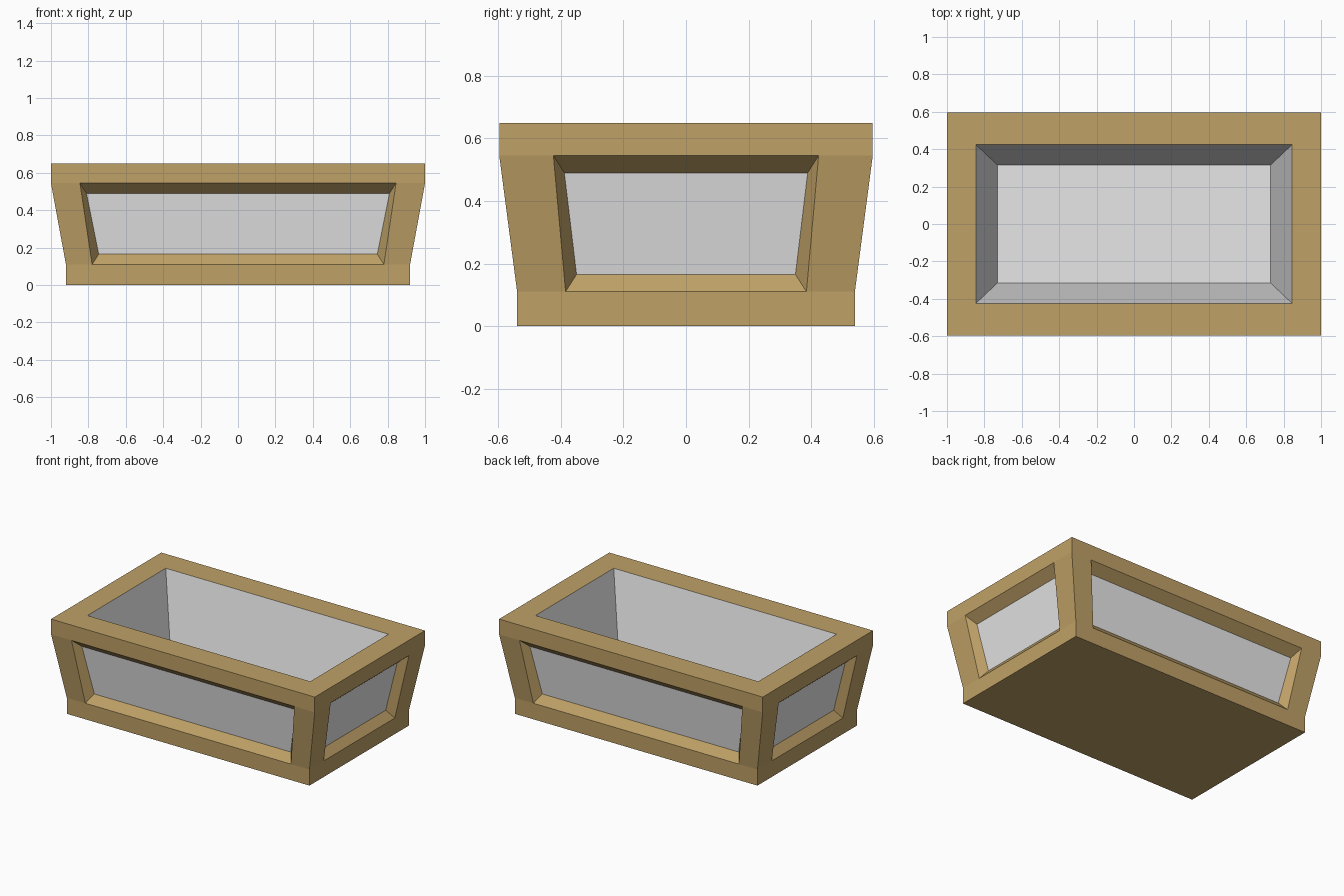
import bpy
import bmesh
from mathutils import Vector

cube = bpy.data.objects.get("Cube")
if cube:
    bpy.data.objects.remove(cube, do_unlink=True)


def material(name, color):
    m = bpy.data.materials.new(name)
    m.use_nodes = True
    m.diffuse_color = color
    m.node_tree.nodes["Principled BSDF"].inputs["Base Color"].default_value = color
    return m


wood = material("tan wood", (0.52, 0.355, 0.135, 1))
grey = material("light grey", (0.8, 0.8, 0.8, 1))

# Heights and half sizes of the tapered box
Z_LOW, Z_HIGH, Z_TOP = 0.11, 0.545, 0.65
BASE, RIM = (0.92, 0.54), (1.0, 0.597)
OPENING, FLOOR = (0.845, 0.424), (0.73, 0.315)
BEVEL = 0.055


def ring(half, z):
    x, y = half
    return [Vector(p) for p in ((-x, -y, z), (x, -y, z), (x, y, z), (-x, y, z))]


def bridge(a, b):
    """Quads joining two four-point rings."""
    return [[a[i], a[(i + 1) % 4], b[(i + 1) % 4], b[i]] for i in range(4)]


def build(name, quads, mat):
    bm = bmesh.new()
    for quad in quads:
        bm.faces.new([bm.verts.new(p) for p in quad])
    bmesh.ops.remove_doubles(bm, verts=bm.verts, dist=0.0005)
    mesh = bpy.data.meshes.new(name)
    bm.to_mesh(mesh)
    bm.free()
    mesh.materials.append(mat)
    obj = bpy.data.objects.new(name, mesh)
    bpy.context.collection.objects.link(obj)


# Base band, underside, top band and flat rim
foot, low = ring(BASE, 0), ring(BASE, Z_LOW)
high, top = ring(RIM, Z_HIGH), ring(RIM, Z_TOP)
opening, floor = ring(OPENING, Z_TOP), ring(FLOOR, Z_LOW)
build("base_band", bridge(foot, low) + [foot[::-1]], wood)
build("top_rim", bridge(high, top) + bridge(top, opening), wood)

# Inner lining of the box, facing inwards
build("inner_lining", bridge(opening, floor) + [floor], grey)

# Sloping sides: outer posts, bevelled recess and sunken panel
windows = [("front", 0, 0.78, 0.845), ("left", 1, 0.385, 0.424),
           ("back", 2, 0.78, 0.845), ("right", 3, 0.385, 0.424)]
for name, i, w_low, w_high in windows:
    j = (i + 1) % 4
    mid_low, mid_high = (low[i] + low[j]) / 2, (high[i] + high[j]) / 2
    along = (low[j] - low[i]).normalized()
    inward = Vector((0, 0, 1)).cross(along)
    outer = [mid_low - along * w_low, mid_low + along * w_low,
             mid_high + along * w_high, mid_high - along * w_high]
    slope = (mid_high - mid_low) / (Z_HIGH - Z_LOW) * BEVEL
    sink = inward * BEVEL
    narrow = along * (BEVEL - 0.02)
    inner = [outer[0] + slope + sink + narrow, outer[1] + slope + sink - narrow,
             outer[2] - slope + sink - narrow, outer[3] - slope + sink + narrow]
    posts = [[low[i], outer[0], outer[3], high[i]],
             [outer[1], low[j], high[j], outer[2]]]
    build(name + "_frame", posts + bridge(outer, inner), wood)
    build(name + "_panel", [inner], grey)
